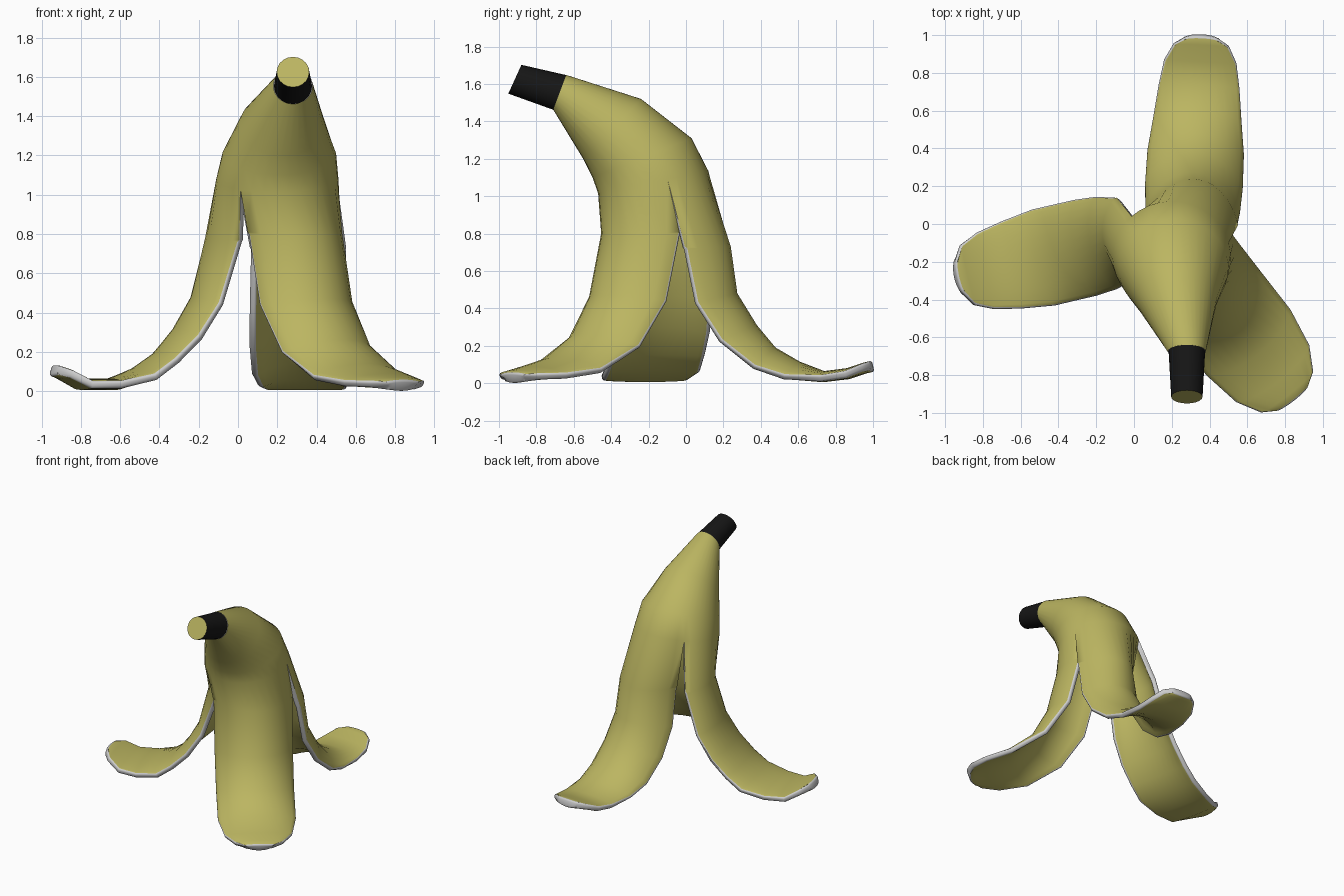
import bpy, bmesh, math
from mathutils import Vector

if "Cube" in bpy.data.objects:
    bpy.data.objects.remove(bpy.data.objects["Cube"])


def material(name, rgb):
    m = bpy.data.materials.new(name)
    m.diffuse_color = (*rgb, 1)
    m.use_nodes = True
    m.node_tree.nodes["Principled BSDF"].inputs["Base Color"].default_value = m.diffuse_color
    return m


yellow = material("peel_yellow", (0.50, 0.465, 0.12))
white = material("pith_white", (0.85, 0.85, 0.85))
black = material("stem_black", (0.008, 0.008, 0.008))


def ring_point(ring, deg):
    """Point on a tilted ellipse: (centre xyz, x radius, tilt radius y, z)."""
    cx, cy, cz, rx, vy, vz = ring
    a = math.radians(deg)
    return Vector((cx + rx * math.cos(a), cy + vy * math.sin(a), cz + vz * math.sin(a)))


def make_object(name, bm, mats):
    me = bpy.data.meshes.new(name)
    bm.to_mesh(me)
    bm.free()
    ob = bpy.data.objects.new(name, me)
    bpy.context.collection.objects.link(ob)
    for m in mats:
        me.materials.append(m)
    bpy.ops.object.select_all(action='DESELECT')
    ob.select_set(True)
    bpy.context.view_layer.objects.active = ob
    return ob


# Closed upper part of the peel, from the stem to where it splits
RINGS = [
    (0.28, -0.675, 1.555, 0.100, 0.035, 0.093),
    (0.225, -0.395, 1.36, 0.215, 0.155, 0.16),
    (0.21, -0.235, 1.205, 0.29, 0.265, 0.105),
    (0.20, -0.175, 1.075, 0.312, 0.295, 0.06),
]

# Flaps: start and end angle on the rings, origin, direction, then rows of
# (ridge distance, ridge z, edge distance, edge z, half width)
FLAPS = [
    (133, 233, (0.20, -0.02), 193, [  # left
        (0.37, 0.78, 0.25, 0.76, 0.225), (0.44, 0.48, 0.355, 0.45, 0.255),
        (0.53, 0.32, 0.47, 0.28, 0.265), (0.63, 0.195, 0.59, 0.165, 0.265),
        (0.74, 0.12, 0.70, 0.085, 0.265), (0.86, 0.065, 0.87, 0.05, 0.24),
        (1.01, 0.065, 1.01, 0.05, 0.21), (1.11, 0.115, 1.105, 0.105, 0.165),
        (1.165, 0.135, 1.155, 0.13, 0.085)]),
    (15, 133, (0.30, -0.13), 87, [  # back
        (0.37, 0.73, 0.14, 0.72, 0.245), (0.405, 0.48, 0.20, 0.43, 0.255),
        (0.51, 0.31, 0.33, 0.23, 0.263), (0.61, 0.19, 0.51, 0.09, 0.26),
        (0.74, 0.115, 0.67, 0.04, 0.24), (0.87, 0.065, 0.86, 0.038, 0.218),
        (0.99, 0.08, 0.99, 0.062, 0.195), (1.08, 0.11, 1.075, 0.10, 0.15),
        (1.125, 0.12, 1.115, 0.115, 0.09)]),
    (233, 375, (0.15, -0.044), 308, [  # front right
        (0.45, 0.80, 0.21, 0.80, 0.29), (0.53, 0.47, 0.30, 0.44, 0.288),
        (0.65, 0.26, 0.48, 0.20, 0.287), (0.82, 0.14, 0.74, 0.075, 0.287),
        (1.0, 0.09, 0.95, 0.05, 0.25), (1.09, 0.07, 1.075, 0.047, 0.18),
        (1.135, 0.055, 1.125, 0.043, 0.10)]),
]
COLS = 12
ARC = math.radians(66)

bm = bmesh.new()
layer = bm.verts.layers.deform.verify()
for a0, a1, origin, heading, rows in FLAPS:
    h = math.radians(heading)
    out = Vector((math.cos(h), math.sin(h), 0))
    side = Vector((-out.y, out.x, 0))
    o = Vector((*origin, 0))
    grid = [[(ring_point(r, a0 + (a1 - a0) * j / COLS), 0.6) for j in range(COLS + 1)]
            for r in RINGS]
    for rr, rz, er, ez, hw in rows:
        line = []
        for j in range(COLS + 1):
            t = 2 * j / COLS - 1
            k = (math.cos(ARC * t) - math.cos(ARC)) / (1 - math.cos(ARC))
            w = hw * math.sin(ARC * t) / math.sin(ARC)
            p = o + out * (er + (rr - er) * k) + side * w
            p.z = ez + (rz - ez) * k
            line.append((p, 0.6 + (0.4 * k if rz < 0.2 else 0)))  # thicker where it lies flat
        grid.append(line)
    vs = []
    for line in grid:
        vs.append([bm.verts.new(p) for p, _ in line])
        for v, (_, weight) in zip(vs[-1], line):
            v[layer][0] = weight
    for i in range(len(vs) - 1):
        for j in range(COLS):
            bm.faces.new((vs[i][j], vs[i + 1][j], vs[i + 1][j + 1], vs[i][j + 1]))
bmesh.ops.remove_doubles(bm, verts=[v for v in bm.verts if v.co.z > 0.95], dist=1e-4)
peel = make_object("peel", bm, [yellow, white])
if not peel.vertex_groups:
    peel.vertex_groups.new(name="thickness")

# Peel thickness with a pale, rounded rim
sol = peel.modifiers.new("thickness", 'SOLIDIFY')
sol.thickness = 0.06
sol.offset = -1
sol.vertex_group = peel.vertex_groups[0].name
sol.material_offset_rim = 1
bpy.ops.object.modifier_apply(modifier=sol.name)
bm = bmesh.new()
bm.from_mesh(peel.data)
rim = [e for e in bm.edges if len({f.material_index for f in e.link_faces}) == 2
       and max(v.co.z for v in e.verts) < 0.97]
bmesh.ops.bevel(bm, geom=rim, offset=0.011, offset_type='OFFSET', segments=2,
                profile=0.5, affect='EDGES', material=1, clamp_overlap=False)
for v in bm.verts:
    v.co.z = max(v.co.z, 0.0)
bm.to_mesh(peel.data)
bm.free()
bpy.ops.object.shade_smooth_by_angle(angle=math.radians(50))

# Dark tapered stem with a yellow cut end
bm = bmesh.new()
SEG = 20
ends = [(0.28, -0.67, 1.553, 0.097, 0.035, 0.093), (0.28, -0.915, 1.625, 0.083, 0.035, 0.077)]
base, tip = [[bm.verts.new(ring_point(r, 360 * j / SEG)) for j in range(SEG)] for r in ends]
for j in range(SEG):
    k = (j + 1) % SEG
    bm.faces.new((base[j], base[k], tip[k], tip[j]))
cap = bm.faces.new(tip)
cap.material_index = 1
bm.faces.new(base[::-1])
bmesh.ops.recalc_face_normals(bm, faces=bm.faces)
make_object("stem", bm, [black, yellow])
bpy.ops.object.shade_smooth_by_angle(angle=math.radians(40))
